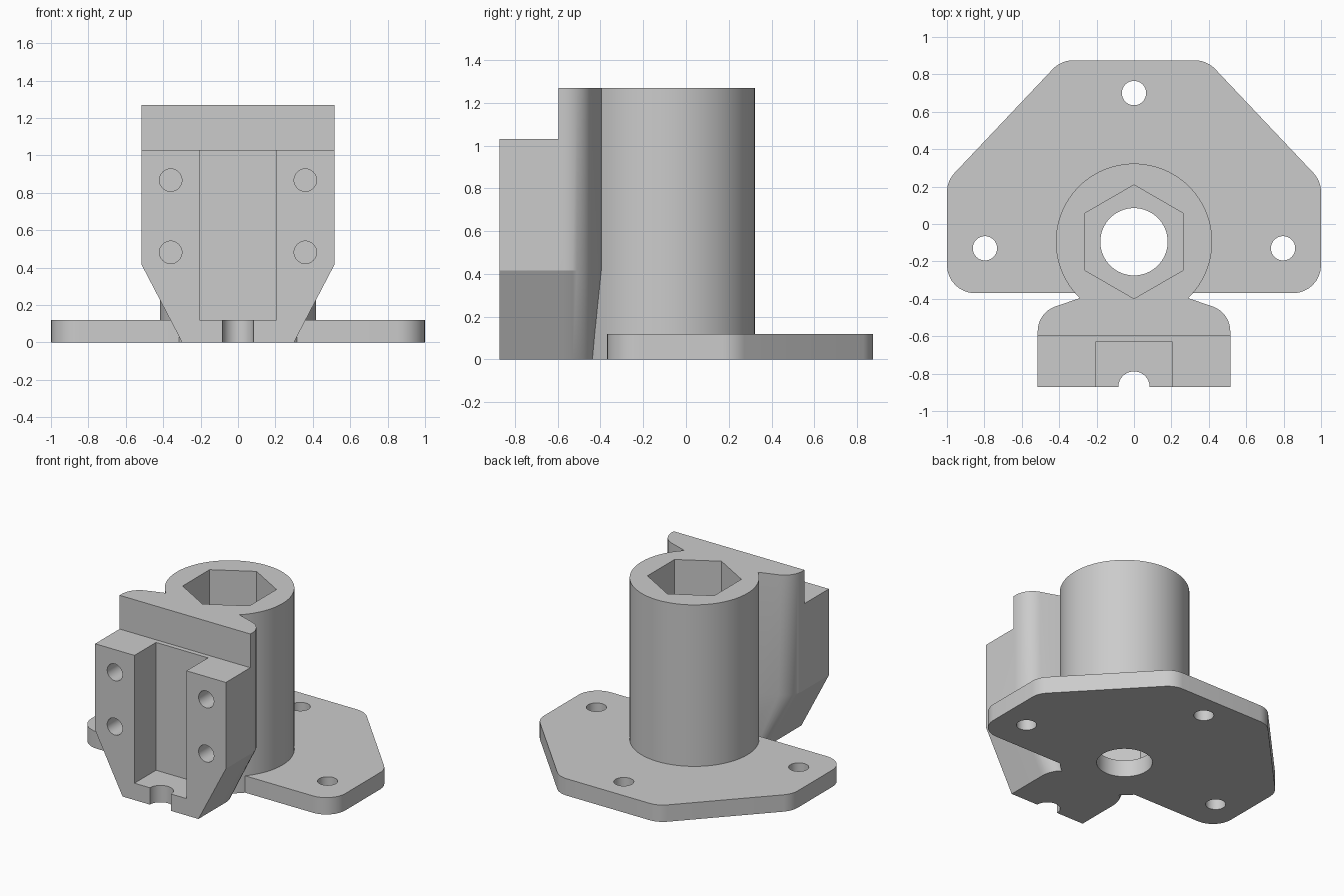
import bpy, bmesh, math
from mathutils import Vector, Matrix

cube = bpy.data.objects.get("Cube")
if cube:
    bpy.data.objects.remove(cube, do_unlink=True)

grey = bpy.data.materials.new("light grey")
grey.use_nodes = True
grey.diffuse_color = (0.6, 0.6, 0.6, 1)
grey.node_tree.nodes["Principled BSDF"].inputs["Base Color"].default_value = grey.diffuse_color


def circle(x, y, r, n=48):
    return [(x + r * math.cos(math.pi / 2 + math.tau * i / n),
             y + r * math.sin(math.pi / 2 + math.tau * i / n)) for i in range(n)]


def rect(x0, x1, y0, y1):
    return [(x0, y0), (x1, y0), (x1, y1), (x0, y1)]


def rounded(corners, steps=8):
    """Counter-clockwise outline from (x, y, fillet radius) corners."""
    out = []
    for i, (x, y, r) in enumerate(corners):
        p = Vector((x, y))
        if r == 0:
            out.append((x, y))
            continue
        a = (Vector(corners[i - 1][:2]) - p).normalized()
        b = (Vector(corners[(i + 1) % len(corners)][:2]) - p).normalized()
        half = a.angle(b) / 2
        centre = p + (a + b).normalized() * r / math.sin(half)
        start = p + a * r / math.tan(half) - centre
        turn = math.pi - 2 * half
        for k in range(steps + 1):
            v = centre + Matrix.Rotation(turn * k / steps, 2) @ start
            out.append((v.x, v.y))
    return out


def mirrored(half):
    """Complete a right-hand outline (bottom to top) across x = 0."""
    return half + [(-c[0],) + tuple(c[1:]) for c in reversed(half)]


def loft(name, outline, levels):
    """Stack an outline at (z, x scale) levels into a closed solid."""
    bm = bmesh.new()
    rings = [[bm.verts.new((x * s, y, z)) for x, y in outline] for z, s in levels]
    bm.faces.new(rings[0][::-1])
    bm.faces.new(rings[-1])
    n = len(outline)
    for low, high in zip(rings, rings[1:]):
        for i in range(n):
            j = (i + 1) % n
            bm.faces.new((low[i], low[j], high[j], high[i]))
    bmesh.ops.recalc_face_normals(bm, faces=bm.faces)
    mesh = bpy.data.meshes.new(name)
    bm.to_mesh(mesh)
    bm.free()
    mesh.materials.append(grey)
    obj = bpy.data.objects.new(name, mesh)
    bpy.context.collection.objects.link(obj)
    return obj


def prism(name, outline, z0, z1):
    return loft(name, outline, [(z0, 1), (z1, 1)])


def combine(target, tool, operation):
    tool.hide_render = True
    mod = target.modifiers.new(tool.name, 'BOOLEAN')
    mod.operation, mod.solver, mod.object = operation, 'EXACT', tool
    bpy.context.view_layer.objects.active = target
    bpy.ops.object.modifier_apply(modifier=mod.name)
    bpy.data.objects.remove(tool, do_unlink=True)


HEIGHT = 1.27
AXIS = -0.095

# Base plate, barrel and front clamp block fused into one body
plate = rounded(mirrored([(1, -0.37, 0.15), (1, 0.23, 0.15), (0.39, 0.875, 0.15)]))
body = prism("mounting_bracket", plate, 0, 0.12)
combine(body, prism("barrel", circle(0, AXIS, 0.418, 96), 0, HEIGHT), 'UNION')

block = rounded(mirrored([(0.515, -0.872, 0), (0.515, -0.473, 0.14), (0.25, -0.383, 0)]))
combine(body, loft("clamp_block", block, [(0, 0.58), (0.415, 1), (HEIGHT, 1)]), 'UNION')

# Hexagonal socket above a round bore
cutters = [
    prism("hex_socket", circle(0, AXIS, 0.304, 6), 0.12, 2),
    prism("bore", circle(0, AXIS, 0.18, 64), -1, 0.5),
    # Step, vertical channel and half-round notch in the block
    prism("step", rect(-1, 1, -2, -0.597), 1.03, 2),
    prism("channel", rect(-0.205, 0.205, -2, -0.63), 0.12, 2),
    prism("notch", circle(0, -0.872, 0.084), -1, 0.3),
]

# Plate bolt holes
for x, y in ((0, 0.7), (-0.797, -0.13), (0.797, -0.13)):
    cutters.append(prism("bolt_hole", circle(x, y, 0.065), -1, 0.5))

# Blind screw holes in the block's front
for x in (-0.36, 0.36):
    for z in (0.482, 0.868):
        hole = prism("screw_hole", circle(0, 0, 0.06), -0.25, 0.25)
        hole.data.transform(Matrix.Translation((x, -0.872, z)) @ Matrix.Rotation(math.pi / 2, 4, 'X'))
        cutters.append(hole)

for cutter in cutters:
    combine(body, cutter, 'DIFFERENCE')

bpy.ops.object.select_all(action='DESELECT')
body.select_set(True)
bpy.context.view_layer.objects.active = body
bpy.ops.object.shade_smooth_by_angle(angle=math.radians(25))
